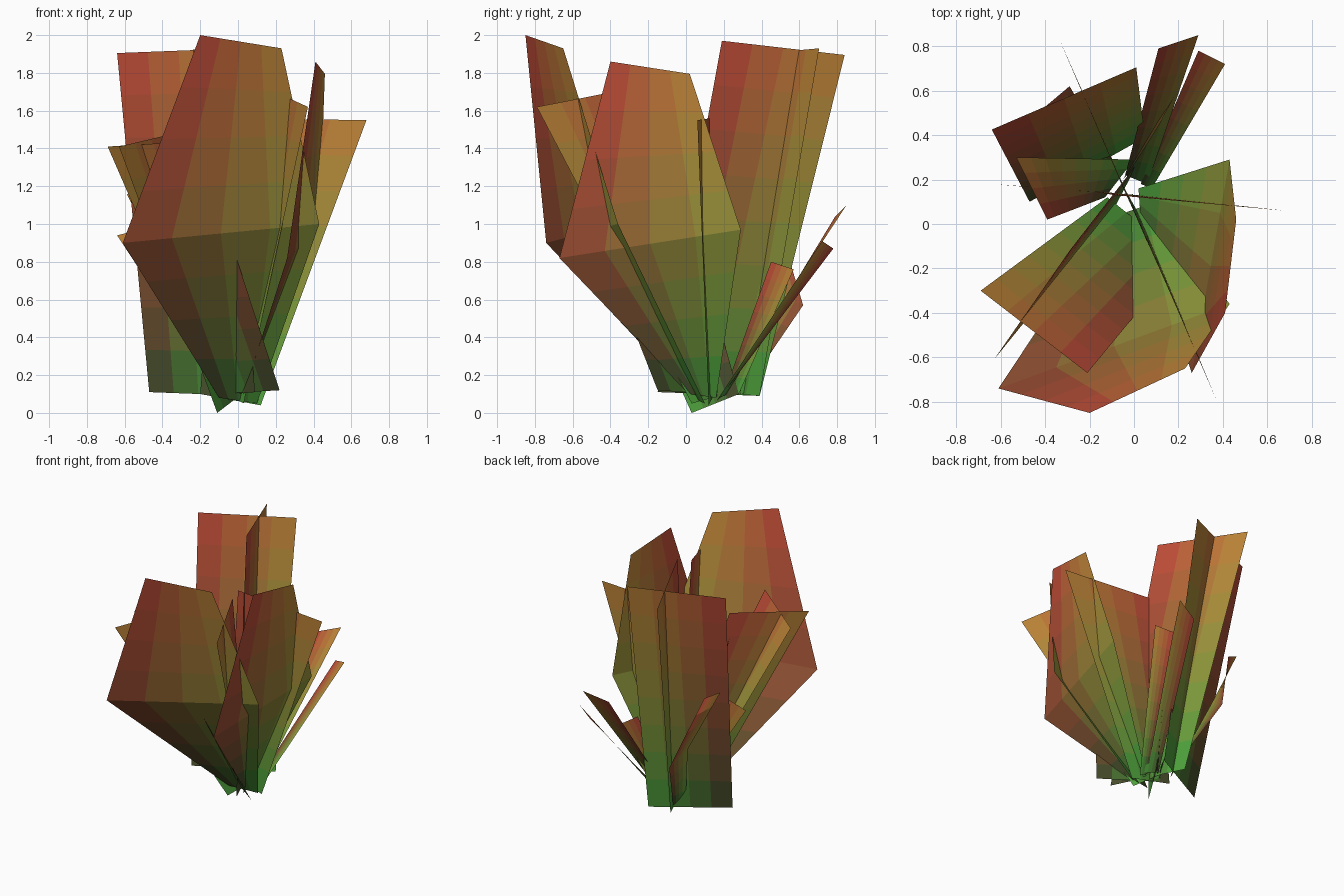
import bpy, bmesh
from mathutils import Vector

if "Cube" in bpy.data.objects:
    bpy.data.objects.remove(bpy.data.objects["Cube"])

COLS, BANDS = 4, 8
DARK, GREEN = Vector((.03, .03, .02)), Vector((.05, .42, .05))
RED, ORANGE = Vector((.55, .05, .04)), Vector((.55, .25, .04))

# Shared gradient materials: dark/green at the root, red/orange at the tip
mats = []
for j in range(BANDS):
    for i in range(COLS):
        u, v = (i + .5) / COLS, (j + .5) / BANDS
        c = DARK.lerp(GREEN, u).lerp(RED.lerp(ORANGE, u), v)
        m = bpy.data.materials.new("leaf_gradient")
        m.diffuse_color = (*c, 1)
        m.use_nodes = True
        m.node_tree.nodes["Principled BSDF"].inputs["Base Color"].default_value = m.diffuse_color
        mats.append(m)


def leaf(name, *rows):
    """Flat leaf from (dark edge, green edge) point pairs, root to tip."""
    rows = [(Vector(a), Vector(b)) for a, b in rows]
    me = bpy.data.meshes.new(name)
    for m in mats:
        me.materials.append(m)
    bm = bmesh.new()
    segs = len(rows) - 1
    grid = []
    for j in range(BANDS + 1):
        t = j / BANDS * segs
        k = min(int(t), segs - 1)
        a = rows[k][0].lerp(rows[k + 1][0], t - k)
        b = rows[k][1].lerp(rows[k + 1][1], t - k)
        grid.append([bm.verts.new(a.lerp(b, i / COLS)) for i in range(COLS + 1)])
    for j in range(BANDS):
        for i in range(COLS):
            f = bm.faces.new((grid[j][i], grid[j][i + 1], grid[j + 1][i + 1], grid[j + 1][i]))
            f.material_index = j * COLS + i
    bm.to_mesh(me)
    bm.free()
    ob = bpy.data.objects.new(name, me)
    bpy.context.collection.objects.link(ob)


# Broad six-sided leaves
leaf("front_leaf", ((-.1, .03, .08), (.1, .1, .05)),
     ((-.61, -.74, .9), (.43, -.36, 1.0)), ((-.2, -.85, 2.0), (.23, -.65, 1.93)))
leaf("right_leaf", ((.03, .02, .1), (.02, .16, .08)),
     ((.26, -.67, .82), (.43, .29, .97)), ((.41, -.4, 1.86), (.46, .02, 1.795)))

# Broad four-sided leaves
leaf("back_leaf", ((-.47, .1, .11), (.05, .39, .09)), ((-.64, .425, 1.905), (.01, .705, 1.93)))
leaf("left_leaf", ((.22, -.15, .12), (-.12, .12, .1)), ((-.21, -.67, 1.44), (-.69, -.3, 1.41)))
leaf("left_back_leaf", ((-.13, .12, .1), (0, .29, .1)), ((-.39, .02, 1.38), (-.53, .3, 1.36)))

# Upright blades crossing at the centre
leaf("right_blade", ((-.2, .15, .1), (.12, .12, .04)), ((-.09, .13, 1.56), (.68, .06, 1.55)))
leaf("back_blade", ((.09, -.15, .11), (-.14, .39, .09)), ((-.06, .19, 1.97), (-.34, .84, 1.895)))
leaf("front_blade", ((-.07, .21, .1), (.03, .03, .05)), ((.15, -.28, 1.72), (.37, -.79, 1.62)))
leaf("left_front_blade", ((.02, .28, .1), (-.11, .03, 0)), ((-.29, -.12, 1.49), (-.63, -.61, 1.41)))
leaf("left_blade", ((.05, .13, .12), (-.09, .14, .1)), ((-.4, .16, 1.0), (-.64, .18, .94)))

# Small leaves low at the back
leaf("small_leaf_a", ((-.04, .22, .1), (.06, .18, .08)), ((.11, .79, 1.04), (.29, .85, 1.1)))
leaf("small_leaf_b", ((.03, .18, .08), (.08, .16, .06)), ((.29, .78, .87), (.41, .72, .91)))
leaf("small_leaf_c", ((-.1, .3, .1), (-.15, .22, .1)),
     ((-.29, .62, .57), (-.33, .45, .66)), ((-.48, .46, 1.1), (-.59, .42, 1.16)))
leaf("small_leaf_d", ((-.05, .2, .1), (.02, .28, .1)), ((.1, .45, .8), (.18, .57, .76)))
